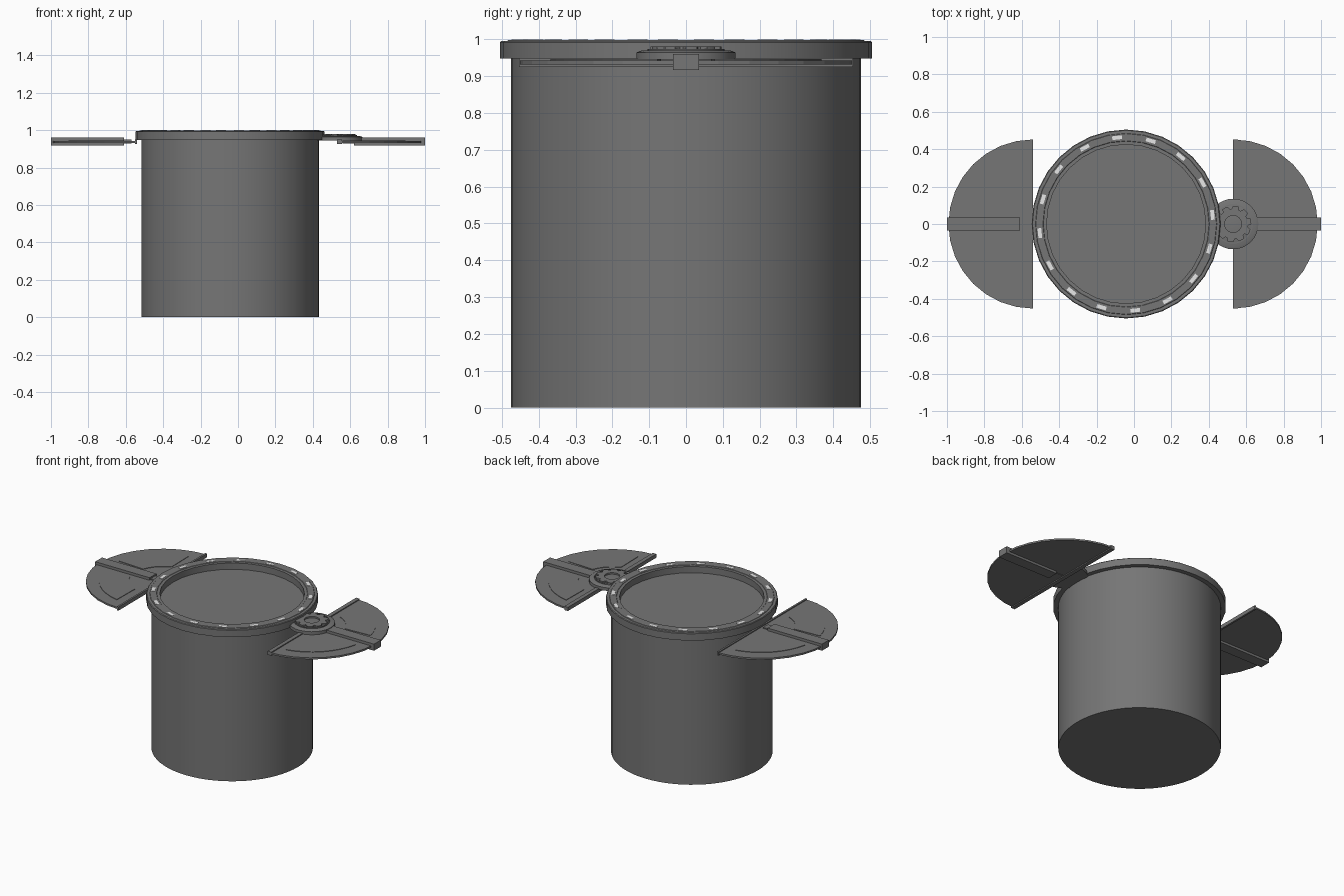
import bpy, bmesh, math
from mathutils import Matrix

if "Cube" in bpy.data.objects:
    bpy.data.objects.remove(bpy.data.objects["Cube"])

CX = -0.042  # silo axis


def material(name, v):
    m = bpy.data.materials.new(name)
    m.diffuse_color = (v, v, v, 1)
    m.use_nodes = True
    m.node_tree.nodes["Principled BSDF"].inputs["Base Color"].default_value = m.diffuse_color
    return m


GREY = material("dark grey", 0.18)
WHITE = material("marker white", 0.8)


def finish(name, bm, mat=GREY, smooth=False):
    bmesh.ops.recalc_face_normals(bm, faces=bm.faces)
    me = bpy.data.meshes.new(name)
    bm.to_mesh(me)
    bm.free()
    ob = bpy.data.objects.new(name, me)
    bpy.context.collection.objects.link(ob)
    me.materials.append(mat)
    if smooth:
        bpy.ops.object.select_all(action='DESELECT')
        ob.select_set(True)
        bpy.context.view_layer.objects.active = ob
        bpy.ops.object.shade_smooth_by_angle(angle=math.radians(30))
    return ob


def lathe(name, profile, cx, n, closed=False):
    """Turn an (r, z) profile around a vertical axis; open profiles get end caps."""
    bm = bmesh.new()
    rings = [[bm.verts.new((cx + r * math.cos(2 * math.pi * i / n),
                            r * math.sin(2 * math.pi * i / n), z))
              for i in range(n)] for r, z in profile]
    pairs = list(zip(rings, rings[1:]))
    if closed:
        pairs.append((rings[-1], rings[0]))
    else:
        bm.faces.new(rings[0])
        bm.faces.new(rings[-1])
    for a, b in pairs:
        for i in range(n):
            j = (i + 1) % n
            bm.faces.new((a[i], a[j], b[j], b[i]))
    return finish(name, bm, smooth=True)


def box(name, x0, x1, y0, y1, z0, z1, mat=GREY, spin=None):
    bm = bmesh.new()
    bmesh.ops.create_cube(bm, size=1)
    m = Matrix.Translation(((x0 + x1) / 2, (y0 + y1) / 2, (z0 + z1) / 2)) \
        @ Matrix.Diagonal((x1 - x0, y1 - y0, z1 - z0, 1))
    if spin is not None:
        m = Matrix.Translation((CX, 0, 0)) @ Matrix.Rotation(spin, 4, 'Z') @ m
    bm.transform(m)
    return finish(name, bm, mat)


def slab(name, pts, z0, z1):
    """Extrude a flat outline upward."""
    bm = bmesh.new()
    f = bm.faces.new([bm.verts.new((x, y, z0)) for x, y in pts])
    top = bmesh.ops.extrude_face_region(bm, geom=[f])['geom']
    for v in top:
        if isinstance(v, bmesh.types.BMVert):
            v.co.z = z1
    return finish(name, bm)


def arc(r, a0, a1, n):
    return [(r * math.cos(math.radians(a0 + (a1 - a0) * i / n)),
             r * math.sin(math.radians(a0 + (a1 - a0) * i / n))) for i in range(n + 1)]


# Silo body and top collar
lathe("silo_body", [(0.475, 0), (0.475, 0.955)], CX, 64)
lathe("collar", [(0.425, 0.948), (0.505, 0.948), (0.505, 0.992), (0.501, 0.996),
                 (0.485, 0.996), (0.483, 0.998), (0.445, 0.998), (0.443, 0.996),
                 (0.425, 0.996)], CX, 32, closed=True)

# Light markers around the collar
for i in range(16):
    box("collar_marker", 0.454, 0.474, -0.026, 0.026, 0.997, 1.0, WHITE,
        math.radians(6 + 22.5 * i))

# Two half-disc hatch doors
for side, cx, beam_in, rail_w in ((-1, -0.54, 0.61, 0.012), (1, 0.53, 0.62, 0.026)):
    def place(pts):
        return [(cx + side * x, y) for x, y in pts]

    def span(a, b):
        return min(side * a, side * b), max(side * a, side * b)

    slab("hatch_door", place(arc(0.452, -90, 90, 16)), 0.932, 0.943)
    for s in (-1, 1):
        panel = arc(0.375, 12, 79, 8) + arc(0.2, 70, 20, 5)
        slab("door_panel", place([(x, s * y) for x, y in panel]), 0.941, 0.946)
    e = abs(cx)
    box("edge_rail", *span(e, e + rail_w), -0.453, 0.453, 0.925, 0.949)
    box("centre_beam", *span(beam_in, 1.0), -0.035, 0.035, 0.917, 0.96)
    box("beam_hinge", *span(e + 0.03, beam_in + 0.01), -0.024, 0.024, 0.928, 0.95)

# Locking gear beside the collar
GX = 0.53
lathe("gear_base", [(0.135, 0.944), (0.135, 0.964), (0.12, 0.97)], GX, 32)
lathe("gear_rim", [(0.1, 0.968), (0.105, 0.968), (0.105, 0.974), (0.1, 0.974)],
      GX, 32, closed=True)
bm = bmesh.new()
n = 60  # ten teeth, six steps each
rows = []
for z in (0.968, 0.98):
    for kind in ("inner", "outer"):
        row = []
        for i in range(n):
            a = 2 * math.pi * i / n
            r = 0.045 if kind == "inner" else (0.097 if i % 6 < 4 else 0.08)
            row.append(bm.verts.new((GX + r * math.cos(a), r * math.sin(a), z)))
        rows.append(row)
for a, b in ((0, 1), (1, 3), (3, 2), (2, 0)):
    for i in range(n):
        j = (i + 1) % n
        bm.faces.new((rows[a][i], rows[a][j], rows[b][j], rows[b][i]))
finish("lock_gear", bm)
